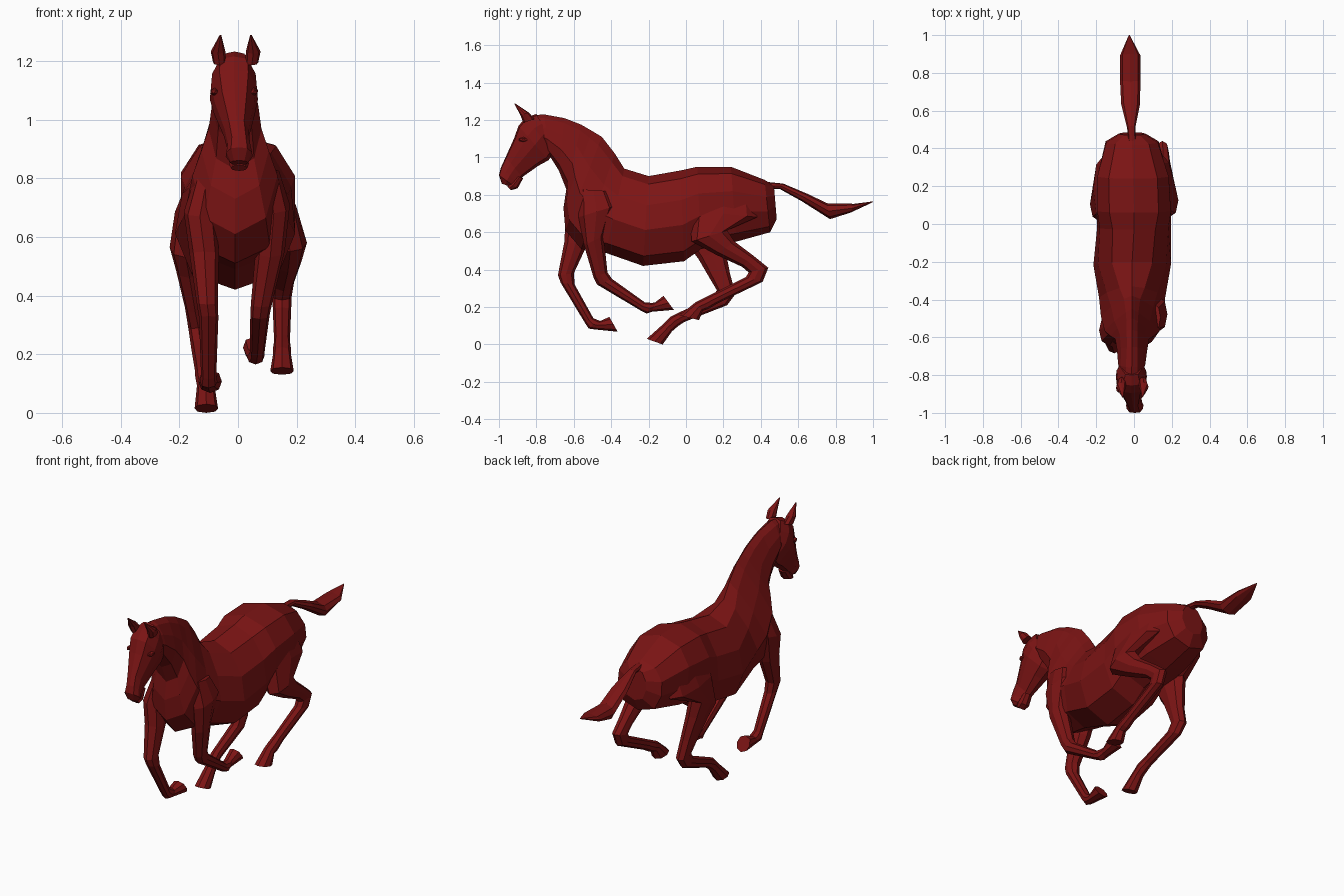
import bpy, bmesh
from mathutils import Vector

coat = bpy.data.materials.new("red_coat")
coat.diffuse_color = (0.2, 0.007, 0.007, 1)

# Half cross-sections (across, along), mirrored when lofted
BARREL = [(0, 1), (.58, .82), (.93, .35), (1, -.2), (.72, -.78), (0, -1)]
HEAD = [(0, 1), (.6, .92), (.95, .4), (1, -.1), (.6, -.85), (0, -1)]
LIMB = [(0, 1), (.75, .7), (1, 0), (.75, -.7), (0, -1)]


def finish(name, bm):
    bmesh.ops.recalc_face_normals(bm, faces=bm.faces)
    me = bpy.data.meshes.new(name)
    bm.to_mesh(me)
    bm.free()
    me.materials.append(coat)
    ob = bpy.data.objects.new(name, me)
    bpy.context.collection.objects.link(ob)
    return ob


def loft(name, half, rings, mirror=1):
    """Each ring: x, half width, first edge (y, z), second edge (y, z), optional top-width factor."""
    outline = half + [(-a, b) for a, b in half[-2:0:-1]]
    bm = bmesh.new()
    loops = []
    for x, w, ya, za, yb, zb, *k in rings:
        a, b = Vector((x * mirror, ya, za)), Vector((x * mirror, yb, zb))
        mid, arm = (a + b) / 2, (a - b) / 2
        f = k[0] if k else 1
        loops.append([bm.verts.new(mid + arm * v + Vector((u * w * (f if v > .6 else (1 + f) / 2 if v > .3 else 1), 0, 0)))
                      for u, v in outline])
    n = len(outline)
    for p, q in zip(loops, loops[1:]):
        for i in range(n):
            j = (i + 1) % n
            bm.faces.new((p[i], p[j], q[j], q[i]))
    bm.faces.new(loops[0])
    bm.faces.new(loops[-1])
    return finish(name, bm)


# Body and neck, rump to poll
loft("body_and_neck", BARREL, [
    (-.01, .07, .47, .85, .485, .67, 1),
    (-.01, .14, .42, .88, .45, .60, 1.1),
    (-.005, .185, .24, .95, .27, .55, 1.2),
    (0, .195, .06, .95, .08, .51, 1.15),
    (0, .195, -.03, .93, -.01, .445, 1),
    (-.01, .205, -.2, .90, -.23, .42, .9),
    (-.01, .175, -.33, .94, -.43, .49, .65),
    (-.01, .165, -.38, 1.02, -.56, .51, .45),
    (-.01, .145, -.45, 1.11, -.645, .61, .4),
    (-.01, .115, -.50, 1.14, -.655, .73, .45),
    (-.01, .09, -.56, 1.175, -.64, .83, .55),
    (-.01, .08, -.65, 1.21, -.68, .93, .6),
    (-.012, .072, -.76, 1.23, -.73, 1.01, .75),
    (-.012, .06, -.82, 1.225, -.76, 1.05, .8)])

# Head, poll to muzzle
loft("head", HEAD, [
    (-.012, .055, -.80, 1.232, -.70, 1.06),
    (-.014, .078, -.855, 1.215, -.71, 1.02),
    (-.014, .082, -.895, 1.17, -.735, .985),
    (-.012, .07, -.92, 1.10, -.79, .955),
    (-.005, .043, -.965, 1.0, -.875, .895),
    (.003, .04, -.99, .945, -.905, .865),
    (.004, .046, -1.0, .905, -.925, .85),
    (.004, .03, -.985, .86, -.945, .845)])

# Lower lip and chin
loft("chin", LIMB, [
    (.002, .028, -.91, .90, -.87, .89),
    (.003, .034, -.95, .865, -.90, .835),
    (.004, .028, -.955, .845, -.935, .825)])

# Ears and eyes, one per side
for side, tag in ((1, "right"), (-1, "left")):
    ear = loft("ear_" + tag, LIMB, [
        (.055, .022, -.87, 1.185, -.81, 1.205),
        (.06, .025, -.885, 1.225, -.84, 1.24),
        (.052, .003, -.918, 1.287, -.913, 1.288)], side)
    ear.location.x = -.008
    bm = bmesh.new()
    bmesh.ops.create_icosphere(bm, subdivisions=1, radius=1)
    bmesh.ops.scale(bm, vec=(.018, .028, .014), verts=bm.verts)
    eye = finish("eye_" + tag, bm)
    eye.location = (-.013 + .066 * side, -.868, 1.095)

# Tail streaming backwards
loft("tail", LIMB, [
    (-.01, .02, .44, .868, .46, .83),
    (-.015, .022, .52, .86, .50, .832),
    (-.018, .05, .65, .805, .62, .765),
    (-.02, .054, .755, .755, .77, .67),
    (-.02, .055, .90, .752, .88, .705),
    (-.025, .003, 1.0, .765, .998, .76)])

# Front legs, shoulder to hoof
loft("front_leg_right", LIMB, [
    (.10, .04, -.57, .83, -.42, .82),
    (.122, .055, -.575, .68, -.38, .74),
    (.11, .05, -.545, .53, -.44, .58),
    (.08, .036, -.495, .36, -.42, .385),
    (.075, .033, -.475, .32, -.395, .35),
    (.065, .025, -.24, .18, -.22, .225),
    (.06, .03, -.21, .165, -.18, .222),
    (.055, .028, -.18, .175, -.165, .225),
    (.055, .038, -.065, .185, -.12, .26)])
loft("front_leg_left", LIMB, [
    (-.10, .04, -.60, .83, -.46, .82),
    (-.13, .055, -.645, .67, -.48, .70),
    (-.115, .05, -.65, .55, -.53, .53),
    (-.105, .036, -.685, .37, -.60, .38),
    (-.10, .033, -.67, .33, -.595, .32),
    (-.10, .026, -.54, .115, -.495, .14),
    (-.10, .03, -.52, .085, -.47, .13),
    (-.10, .028, -.485, .08, -.46, .125),
    (-.095, .04, -.365, .068, -.41, .147)])

# Hind legs, hip to hoof
loft("hind_leg_right", LIMB, [
    (.09, .05, .05, .88, .36, .83),
    (.14, .06, .02, .72, .38, .68),
    (.178, .057, .03, .55, .22, .61),
    (.17, .046, .16, .48, .26, .55),
    (.155, .036, .30, .415, .36, .475),
    (.15, .033, .335, .385, .44, .41),
    (.15, .031, .32, .36, .41, .335),
    (.15, .027, .14, .27, .17, .22),
    (.15, .031, .09, .245, .12, .19),
    (.15, .03, .05, .225, .09, .18),
    (.15, .04, -.035, .155, .07, .13)])
loft("hind_leg_left", LIMB, [
    (-.10, .05, .04, .86, .36, .83),
    (-.155, .06, 0, .70, .37, .67),
    (-.178, .055, .01, .53, .20, .60),
    (-.165, .046, .065, .46, .21, .51),
    (-.145, .036, .135, .34, .235, .38),
    (-.135, .033, .165, .29, .265, .27),
    (-.13, .031, .14, .25, .22, .21),
    (-.12, .027, -.04, .17, -.01, .12),
    (-.115, .031, -.08, .15, -.04, .10),
    (-.11, .03, -.115, .115, -.075, .07),
    (-.108, .04, -.21, .03, -.125, 0)])
